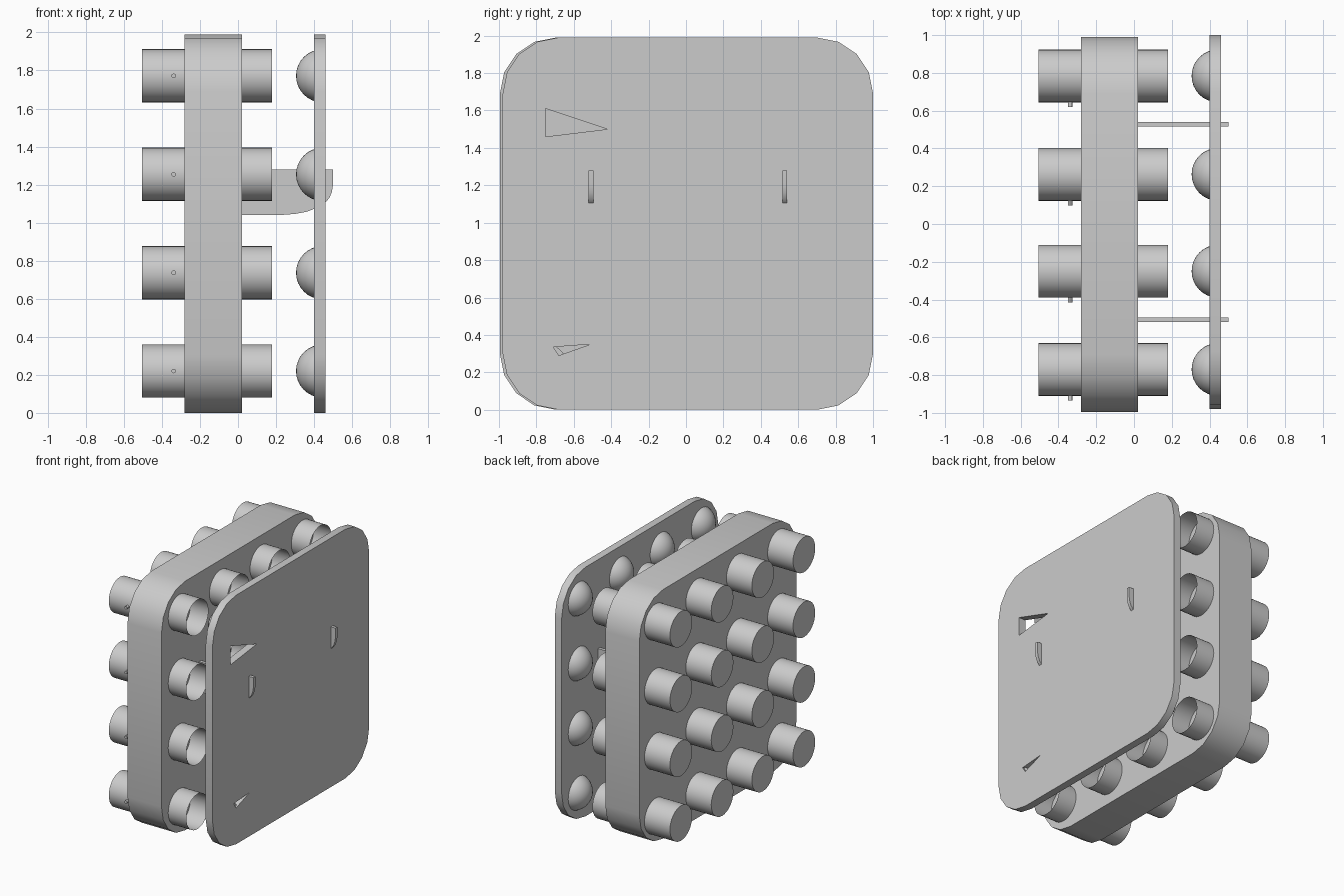
import bpy, bmesh, math
from mathutils import Matrix, Vector

if "Cube" in bpy.data.objects:
    bpy.data.objects.remove(bpy.data.objects["Cube"])

YS = (0.784, 0.263, -0.25, -0.77)      # peg columns
ZS = (1.772, 1.254, 0.737, 0.22)       # peg rows
R = 0.14
TO_X = Matrix.Rotation(math.radians(90), 4, 'Y')   # local z -> world x


def finish(bm, name, smooth=True):
    bmesh.ops.recalc_face_normals(bm, faces=bm.faces)
    me = bpy.data.meshes.new(name)
    bm.to_mesh(me)
    bm.free()
    if smooth:
        me.shade_smooth()
        me.set_sharp_from_angle(angle=math.radians(30))
    ob = bpy.data.objects.new(name, me)
    bpy.context.collection.objects.link(ob)
    return ob


def prism(name, pts, depth, smooth=True):
    """Extrude a closed outline along a vector."""
    bm = bmesh.new()
    face = bm.faces.new([bm.verts.new(p) for p in pts])
    ext = bmesh.ops.extrude_face_region(bm, geom=[face], use_keep_orig=True)
    verts = [g for g in ext["geom"] if isinstance(g, bmesh.types.BMVert)]
    bmesh.ops.translate(bm, verts=verts, vec=Vector(depth))
    return finish(bm, name, smooth)


def slab(name, x0, x1, y0, y1, z0, z1, r=0.3, seg=4):
    """Square plate with rounded corners, facing x."""
    corners = ((y1 - r, z1 - r), (y0 + r, z1 - r), (y0 + r, z0 + r), (y1 - r, z0 + r))
    pts = []
    for i, (cy, cz) in enumerate(corners):
        for k in range(seg + 1):
            a = math.pi / 2 * (i + k / seg)
            pts.append((x0, cy + r * math.cos(a), cz + r * math.sin(a)))
    return prism(name, pts, (x1 - x0, 0, 0))


# Thick block and thin cover plate
slab("block", -0.28, 0.02, -0.995, 0.99, 0, 1.99)
plate = slab("cover_plate", 0.40, 0.46, -0.98, 1.0, 0, 1.99)

# Two triangular openings in the plate
for i, tri in enumerate((((-0.75, 1.61), (-0.75, 1.46), (-0.42, 1.50)),
                         ((-0.71, 0.335), (-0.68, 0.29), (-0.51, 0.35)))):
    cutter = prism(f"opening_cutter_{i + 1}", [(0.35, y, z) for y, z in tri],
                   (0.2, 0, 0), smooth=False)
    cutter.hide_render = True
    cutter.hide_set(True)
    mod = plate.modifiers.new("opening", 'BOOLEAN')
    mod.operation = 'DIFFERENCE'
    mod.solver = 'EXACT'
    mod.object = cutter

for row, z in enumerate(ZS):
    for col, y in enumerate(YS):
        tag = f"{row + 1}_{col + 1}"

        # Tube through the block: closed at the back, open towards the plate
        bm = bmesh.new()
        bmesh.ops.create_cone(bm, cap_ends=True, segments=32, radius1=R, radius2=R, depth=0.685,
                              matrix=Matrix.Translation((-0.1625, y, z)) @ TO_X)
        caps = [f for f in bm.faces if f.calc_center_median().x > 0.15]
        bmesh.ops.delete(bm, geom=caps, context='FACES_ONLY')
        finish(bm, f"tube_{tag}")

        # Small pin on the tube's front side
        bm = bmesh.new()
        bmesh.ops.create_cone(bm, cap_ends=True, segments=12, radius1=0.012, radius2=0.012, depth=0.06,
                              matrix=Matrix.Translation((-0.338, y - R + 0.005, z))
                              @ Matrix.Rotation(math.radians(90), 4, 'X'))
        finish(bm, f"pin_{tag}")

        # Dome on the inner face of the plate
        bm = bmesh.new()
        bmesh.ops.create_uvsphere(bm, u_segments=32, v_segments=16, radius=R,
                                  matrix=Matrix.Translation((0.445, y, z)) @ TO_X)
        bmesh.ops.bisect_plane(bm, geom=bm.verts[:] + bm.edges[:] + bm.faces[:],
                               plane_co=(0.446, 0, 0), plane_no=(1, 0, 0), clear_outer=True)
        rim = [e for e in bm.edges if e.is_boundary]
        bmesh.ops.holes_fill(bm, edges=rim)
        finish(bm, f"dome_{tag}")

# Curved hooks that pass through the plate
hook = ((0.0, 1.28), (0.0, 1.04), (0.22, 1.04), (0.30, 1.046), (0.36, 1.057), (0.42, 1.08),
        (0.455, 1.10), (0.48, 1.13), (0.493, 1.16), (0.50, 1.20), (0.50, 1.28))
for side, y in (("back", 0.515), ("front", -0.52)):
    prism(f"hook_{side}", [(x, y, z) for x, z in hook], (0, 0.026, 0))
